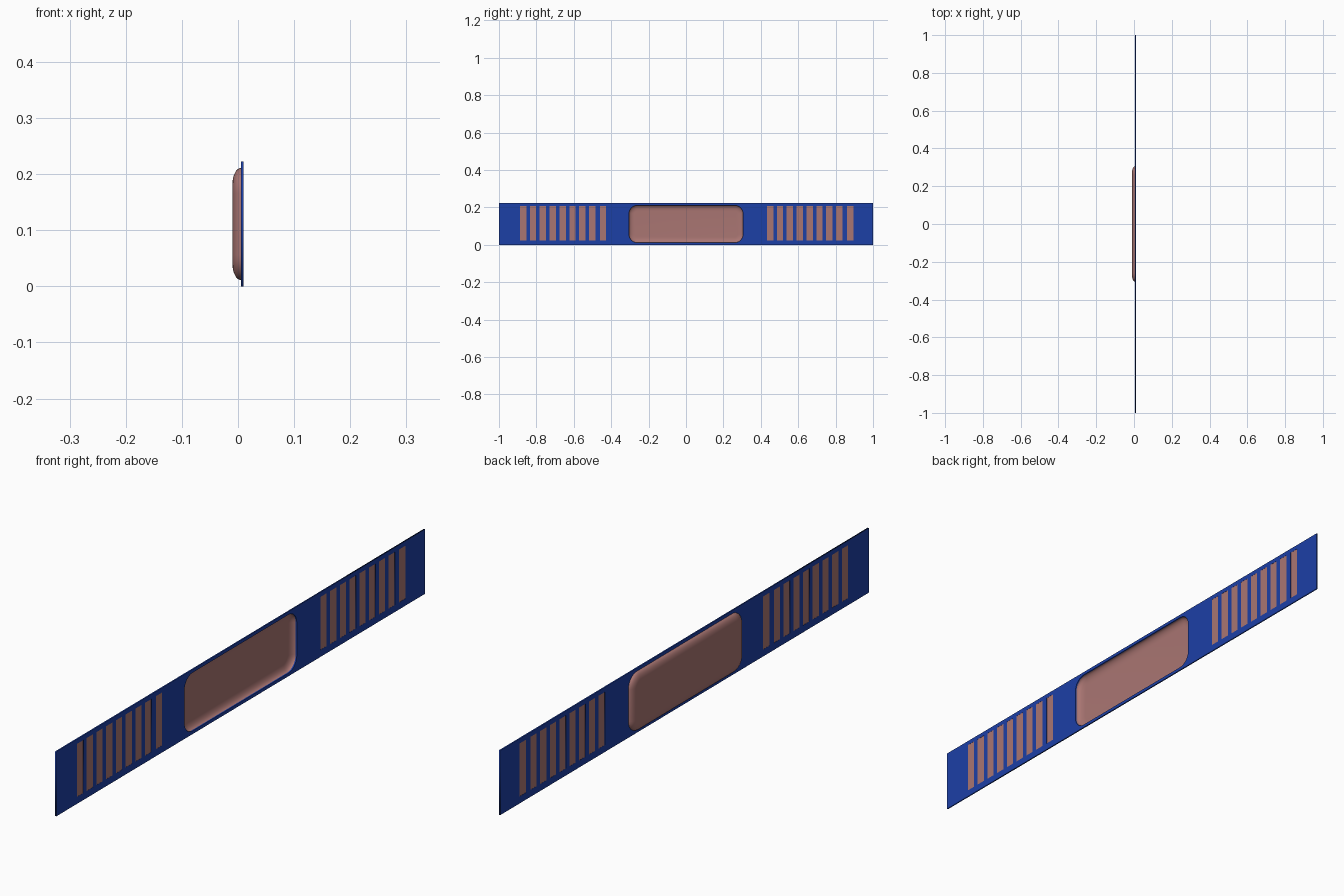
import bpy, bmesh
from math import pi, cos, sin
from mathutils import Matrix

if "Cube" in bpy.data.objects:
    bpy.data.objects.remove(bpy.data.objects["Cube"])

HEIGHT = 0.222
X0, X1 = 0.0055, 0.01        # strip back and front faces
MID = HEIGHT / 2


def material(name, rgb):
    m = bpy.data.materials.new(name)
    m.diffuse_color = (*rgb, 1)
    m.use_nodes = True
    m.node_tree.nodes["Principled BSDF"].inputs["Base Color"].default_value = m.diffuse_color
    return m


BLUE = material("blue", (0.012, 0.05, 0.38))
ROSE = material("rose", (0.40, 0.18, 0.17))


def rounded_rect(half_y, half_z, r, n=8):
    """Outline points (y, z) around the strip centre."""
    pts = []
    for k, (sy, sz) in enumerate([(1, 1), (-1, 1), (-1, -1), (1, -1)]):
        for i in range(n + 1):
            a = (k + i / n) * pi / 2
            pts.append((sy * (half_y - r) + r * cos(a),
                        MID + sz * (half_z - r) + r * sin(a)))
    return pts


def rect(y0, y1, z0, z1):
    return [(y0, z0), (y1, z0), (y1, z1), (y0, z1)]


# slot layout: nine per side, the last one set slightly apart
slots = []
for start in (-0.888, 0.433):
    for i in range(9):
        y = start + i * 0.0528 + (0.005 if i == 8 else 0)
        slots.append((y, y + 0.034, 0.024, 0.206))

# strip: flat outline with slots and a central opening, extruded
curve = bpy.data.curves.new("strip_outline", 'CURVE')
curve.dimensions = '2D'
curve.fill_mode = 'BOTH'
curve.extrude = (X1 - X0) / 2
outlines = [rect(-1, 1, 0, HEIGHT), rounded_rect(0.305, 0.1, 0.045)]
outlines += [rect(*s) for s in slots]
for pts in outlines:
    sp = curve.splines.new('POLY')
    sp.points.add(len(pts) - 1)
    for p, (y, z) in zip(sp.points, pts):
        p.co = (y, z, 0, 1)
    sp.use_cyclic_u = True
tmp = bpy.data.objects.new("strip_outline", curve)
bpy.context.collection.objects.link(tmp)
mesh = bpy.data.meshes.new_from_object(
    tmp.evaluated_get(bpy.context.evaluated_depsgraph_get()))
bpy.data.objects.remove(tmp)
# local x, y, z become world y, z, x
mesh.transform(Matrix(((0, 0, 1, (X0 + X1) / 2), (1, 0, 0, 0),
                       (0, 1, 0, 0), (0, 0, 0, 1))))
mesh.materials.clear()
mesh.materials.append(BLUE)
strip = bpy.data.objects.new("strip", mesh)
bpy.context.collection.objects.link(strip)


def add_object(name, bm, mat):
    bmesh.ops.recalc_face_normals(bm, faces=bm.faces)
    me = bpy.data.meshes.new(name)
    bm.to_mesh(me)
    bm.free()
    me.materials.append(mat)
    ob = bpy.data.objects.new(name, me)
    bpy.context.collection.objects.link(ob)
    return ob


# slot bars, filling the slots just below the strip surface
bm = bmesh.new()
for y0, y1, z0, z1 in slots:
    size = Matrix.Diagonal((X1 - X0 - 0.001, y1 - y0, z1 - z0, 1))
    at = Matrix.Translation(((X0 + X1) / 2, (y0 + y1) / 2, (z0 + z1) / 2))
    bmesh.ops.create_cube(bm, size=1, matrix=at @ size)
add_object("slot_bars", bm, ROSE)

# centre pad: thin shallow tray bulging to -x, hollow seen from +x
bm = bmesh.new()
STEPS, INSET = 8, 0.03
rings = []
for i in range(STEPS + 1):
    a = i / STEPS * pi / 2
    d = INSET * (1 - cos(a))
    x = X0 - (X0 + 0.01) * sin(a)
    rings.append([bm.verts.new((x, y, z)) for y, z in
                  rounded_rect(0.305 - d, 0.1 - d, 0.045 - d)])
for a, b in zip(rings, rings[1:]):
    for i in range(len(a)):
        j = (i + 1) % len(a)
        bm.faces.new((a[i], a[j], b[j], b[i]))
bm.faces.new(rings[-1])
pad = add_object("centre_pad", bm, ROSE)
# make the outside of the tray face -x
if pad.data.polygons[-1].normal.x > 0:
    pad.data.flip_normals()
bpy.context.view_layer.objects.active = pad
pad.select_set(True)
bpy.ops.object.shade_smooth_by_angle(angle=0.6)
